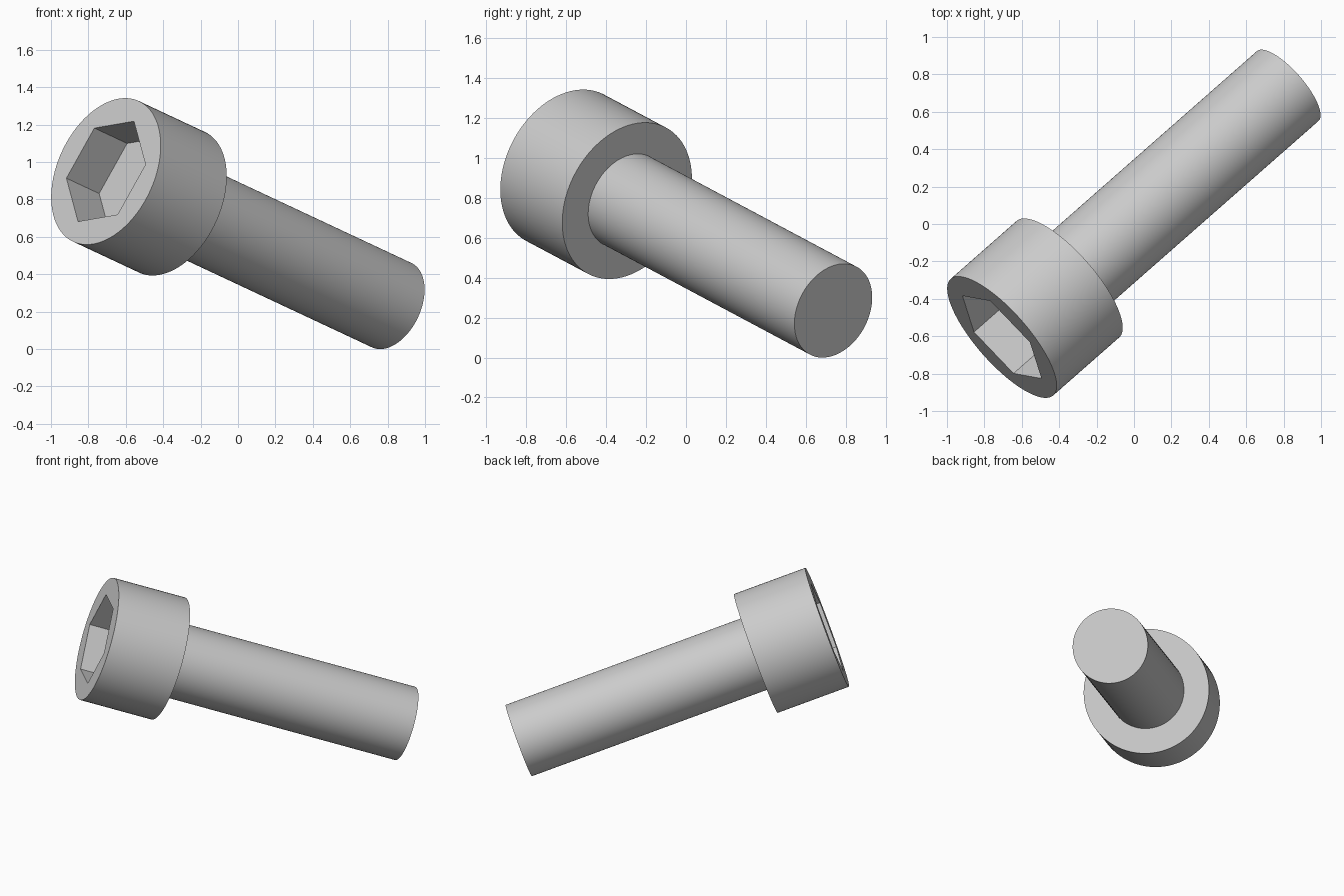
import bpy
import bmesh
from mathutils import Matrix, Vector

cube = bpy.data.objects.get("Cube")
if cube:
    bpy.data.objects.remove(cube, do_unlink=True)

# Proportions measured along the bolt axis from the outer head face
HEAD_RADIUS, HEAD_HEIGHT = 0.415, 0.498
SHAFT_RADIUS, LENGTH = 0.249, 2.156
SOCKET_RADIUS, SOCKET_DEPTH = 0.308, 0.247

# Bolt frame: z runs down the axis, x points at a socket corner
axis = Vector((0.709, 0.623, -0.332)).normalized()
corner = Vector((0.485, -0.088, 0.869))
corner = (corner - axis * corner.dot(axis)).normalized()
frame = Matrix((corner, axis.cross(corner), axis)).transposed().to_4x4()
frame.translation = (-0.706, -0.605, 0.95)

steel = bpy.data.materials.new("light grey steel")
steel.use_nodes = True
grey = (0.6, 0.6, 0.6, 1)
steel.diffuse_color = grey
steel.node_tree.nodes["Principled BSDF"].inputs["Base Color"].default_value = grey


def prism(name, radius, start, end, sides):
    """Capped prism or cylinder between two distances along the axis."""
    bm = bmesh.new()
    bmesh.ops.create_cone(
        bm, cap_ends=True, segments=sides, radius1=radius, radius2=radius,
        depth=end - start, matrix=Matrix.Translation((0, 0, (start + end) / 2)))
    # Put a corner of the polygon exactly on the local x axis
    first = max(bm.verts, key=lambda v: v.co.x).co
    turn = Vector((1, 0)).angle_signed(Vector((first.x, first.y)))
    bmesh.ops.rotate(bm, verts=bm.verts, matrix=Matrix.Rotation(turn, 3, "Z"))
    mesh = bpy.data.meshes.new(name)
    bm.to_mesh(mesh)
    bm.free()
    mesh.materials.append(steel)
    obj = bpy.data.objects.new(name, mesh)
    bpy.context.collection.objects.link(obj)
    obj.matrix_world = frame
    return obj


# Cylindrical head and shaft, the shaft seated inside the head
head = prism("bolt_head", HEAD_RADIUS, 0, HEAD_HEIGHT, 96)
shaft = prism("bolt_shaft", SHAFT_RADIUS, HEAD_HEIGHT - 0.1, LENGTH, 96)

# Hexagonal socket cut into the head
cutter = prism("socket_cutter", SOCKET_RADIUS, -0.2, SOCKET_DEPTH, 6)
cutter.hide_render = True
cut = head.modifiers.new("hex socket", "BOOLEAN")
cut.operation = "DIFFERENCE"
cut.solver = "EXACT"
cut.object = cutter
bpy.context.view_layer.objects.active = head
bpy.ops.object.modifier_apply(modifier=cut.name)
bpy.data.objects.remove(cutter, do_unlink=True)

# Smooth round sides with crisp edges
bpy.ops.object.select_all(action="DESELECT")
for part in (head, shaft):
    part.select_set(True)
bpy.ops.object.shade_smooth_by_angle()
